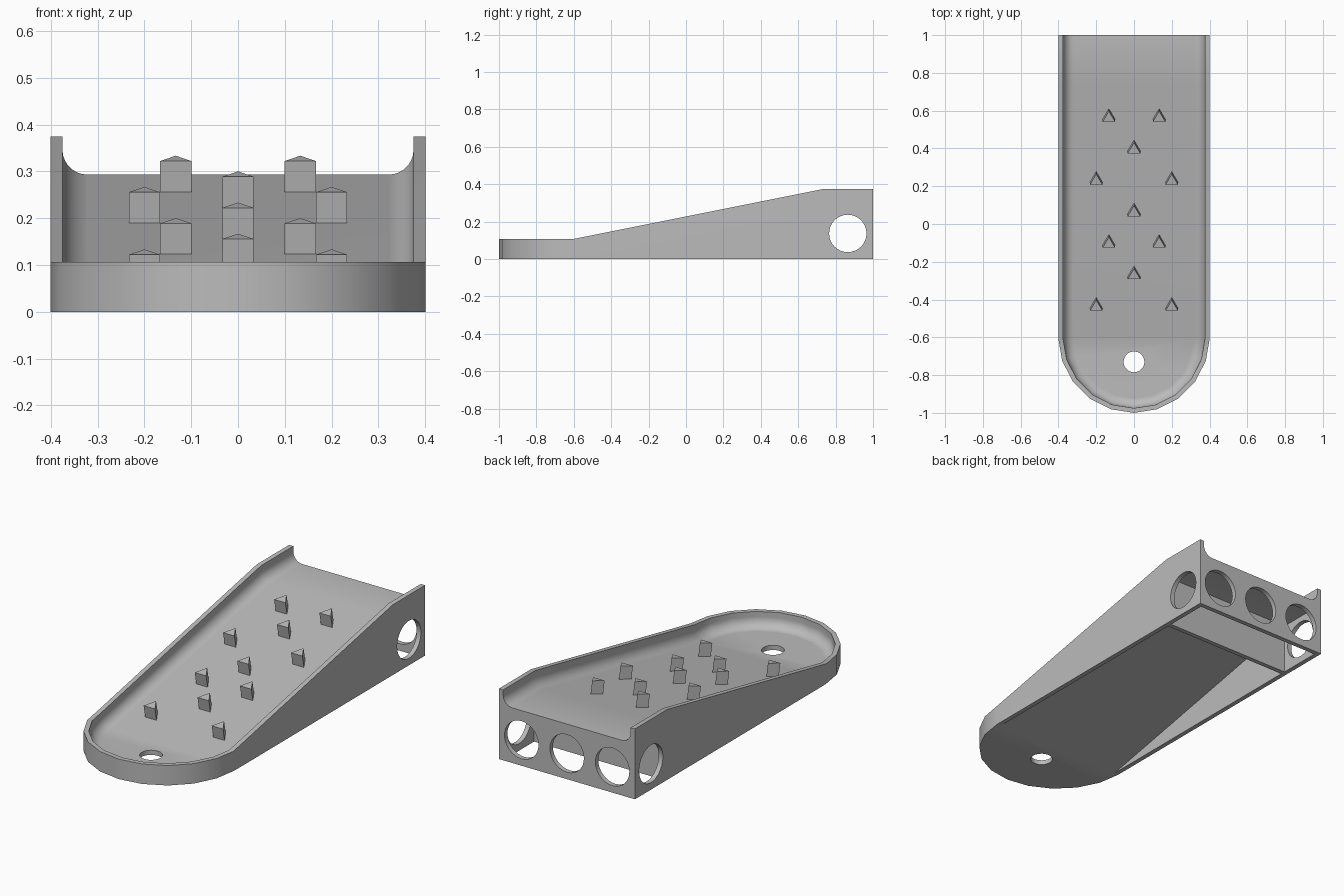
import bpy, bmesh, math
from mathutils import Matrix, Vector

cube = bpy.data.objects.get("Cube")
if cube:
    bpy.data.objects.remove(cube)

SLOPE, WALL, HALF = 0.2, 0.025, 0.4
FRONT, KINK, BACK = -0.6, 0.74, 1.0
RISE = SLOPE * (KINK - FRONT)
TILT = math.atan(SLOPE)

grey = bpy.data.materials.new("plain grey")
grey.use_nodes = True
grey.diffuse_color = (0.5, 0.5, 0.5, 1)
grey.node_tree.nodes["Principled BSDF"].inputs["Base Color"].default_value = (0.5, 0.5, 0.5, 1)


def finish(name, bm):
    bmesh.ops.recalc_face_normals(bm, faces=bm.faces)
    mesh = bpy.data.meshes.new(name)
    bm.to_mesh(mesh)
    bm.free()
    mesh.materials.append(grey)
    obj = bpy.data.objects.new(name, mesh)
    bpy.context.collection.objects.link(obj)
    return obj


def activate(obj):
    bpy.ops.object.select_all(action='DESELECT')
    obj.select_set(True)
    bpy.context.view_layer.objects.active = obj


def drill(obj, centre, radius, axis, depth):
    """Cut a round hole through obj along axis, then remove the cutter."""
    bm = bmesh.new()
    turn = Vector((0, 0, 1)).rotation_difference(Vector(axis)).to_matrix().to_4x4()
    bmesh.ops.create_cone(bm, cap_ends=True, segments=32, radius1=radius, radius2=radius,
                          depth=depth, matrix=Matrix.Translation(centre) @ turn)
    cutter = finish("hole_cutter", bm)
    cutter.hide_render = True
    mod = obj.modifiers.new("hole", 'BOOLEAN')
    mod.operation, mod.solver, mod.object = 'DIFFERENCE', 'EXACT', cutter
    activate(obj)
    bpy.ops.object.modifier_apply(modifier=mod.name)
    bpy.data.objects.remove(cutter)


def smooth(obj):
    activate(obj)
    bpy.ops.object.shade_smooth_by_angle(angle=math.radians(30))
    mod = obj.modifiers.new("even shading", 'WEIGHTED_NORMAL')
    mod.keep_sharp = True


def box(name, x, y0, y1, z1):
    bm = bmesh.new()
    bmesh.ops.create_cube(bm, size=1, matrix=Matrix.Translation((0, (y0 + y1) / 2, z1 / 2))
                          @ Matrix.Diagonal((2 * x, y1 - y0, z1, 1)))
    return finish(name, bm)


# Tray: U-shaped rings, inset by d and lifted by h above the sloping underside
def ring(bm, d, h):
    r, shift = HALF - d, h * math.tan(TILT / 2)
    arc = [(r * math.cos(math.pi * i / 10), FRONT - r * math.sin(math.pi * i / 10), h)
           for i in range(11)]
    arc[0], arc[-1] = (r, FRONT - shift, h), (-r, FRONT - shift, h)
    right = [(r, BACK, h + RISE), (r, KINK - shift, h + RISE)]
    left = [(-x, y, z) for x, y, z in reversed(right)]
    return [bm.verts.new(p) for p in right + arc + left]


def fill(bm, v):
    bm.faces.new((v[0], v[1], v[-2], v[-1]))
    bm.faces.new((v[1], v[2], v[-3], v[-2]))
    bm.faces.new(v[2:-2])


RIM, FILLET = 0.106, 0.053
section = [(0, 0), (0, RIM), (WALL, RIM)]
for i in range(8):
    t = math.pi / 2 * i / 7
    section.append((WALL + FILLET * (1 - math.cos(t)), WALL + FILLET * (1 - math.sin(t))))
bm = bmesh.new()
rings = [ring(bm, d, h) for d, h in section]
for a, b in zip(rings, rings[1:]):
    for i in range(len(a) - 1):
        bm.faces.new((a[i], a[i + 1], b[i + 1], b[i]))
fill(bm, rings[0])
fill(bm, rings[-1])
bm.faces.new([r[0] for r in rings] + [r[-1] for r in reversed(rings)])
tray = finish("tray", bm)
drill(tray, (0, -0.73, 0), 0.055, (0, 0, 1), 0.3)
smooth(tray)

# Side skirts: wedge-shaped plates under the tray, each with a round opening
for side, name in ((1, "left_skirt"), (-1, "right_skirt")):
    bm = bmesh.new()
    outline = [(FRONT, 0), (KINK, RISE), (BACK, RISE), (BACK, 0)]
    face = bm.faces.new([bm.verts.new((side * HALF, y, z)) for y, z in outline])
    moved = bmesh.ops.extrude_face_region(bm, geom=[face], use_keep_orig=True)["geom"]
    bmesh.ops.translate(bm, vec=(-side * WALL, 0, 0),
                        verts=[g for g in moved if isinstance(g, bmesh.types.BMVert)])
    skirt = finish(name, bm)
    drill(skirt, (side * HALF, 0.865, 0.137), 0.1, (1, 0, 0), 0.2)
    smooth(skirt)

# Back wall with three openings, and the solid divider in front of it
back = box("back_wall", HALF - WALL, BACK - WALL, BACK, RISE)
for x in (-0.267, 0, 0.267):
    drill(back, (x, BACK, 0.137), 0.1, (0, 1, 0), 0.2)
smooth(back)
box("divider", HALF - WALL, KINK - WALL, KINK, RISE)

# Grip spikes: triangular prisms standing square to the slope
bm = bmesh.new()
HEIGHT, SINK = 0.067, 0.01
for row in range(7):
    y = -0.427 + row / 6
    spread = (0.2, 0, 0.133, 0)[row % 4]
    for x in {spread, -spread}:
        place = (Matrix.Translation((x, y, WALL / math.cos(TILT) + SLOPE * (y - FRONT)))
                 @ Matrix.Rotation(TILT, 4, 'X')
                 @ Matrix.Translation((0, 0, (HEIGHT - SINK) / 2)))
        bmesh.ops.create_cone(bm, cap_ends=True, segments=3, radius1=0.0385,
                              radius2=0.0385, depth=HEIGHT + SINK, matrix=place)
finish("grip_spikes", bm)
